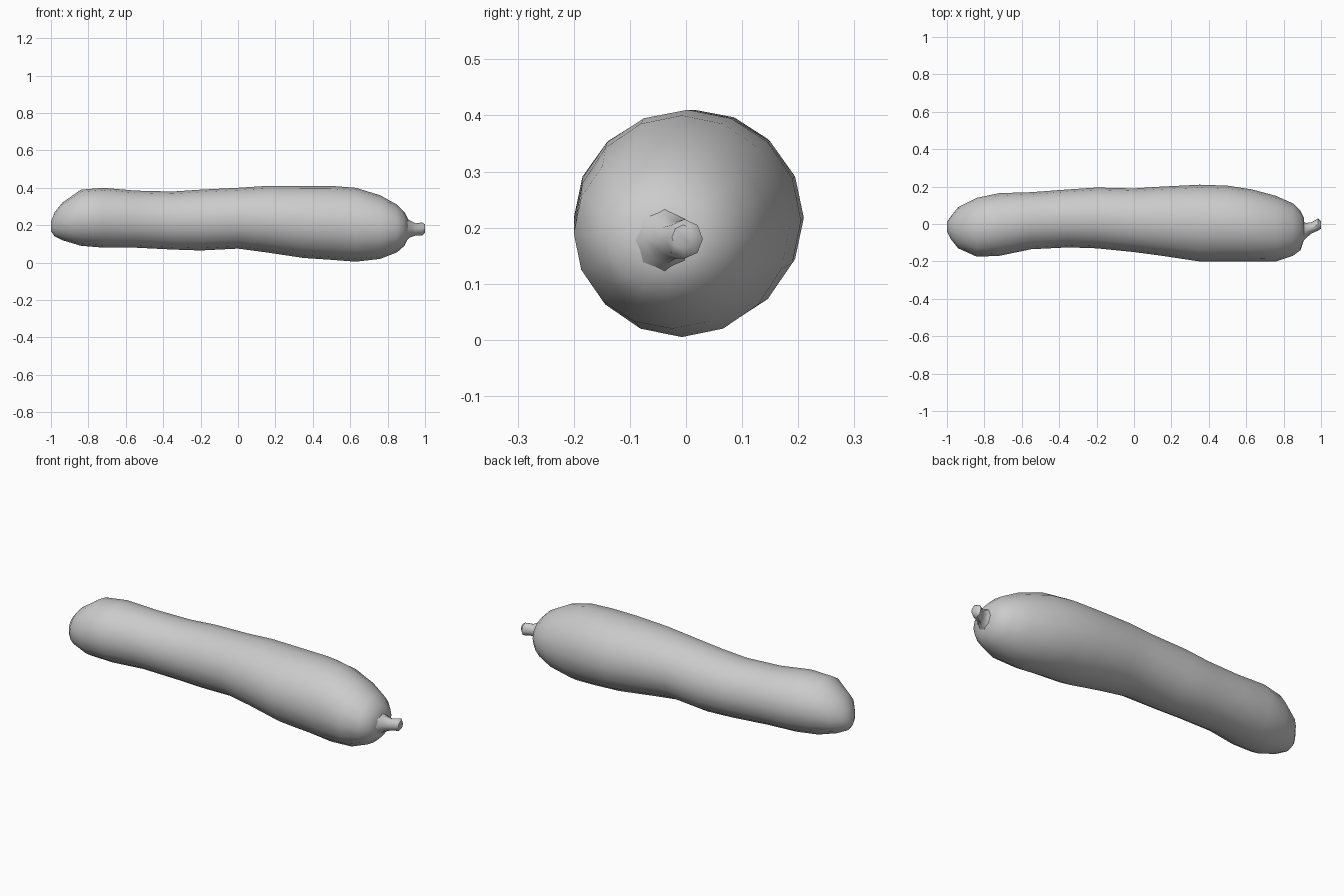
import bpy, bmesh, math

if "Cube" in bpy.data.objects:
    bpy.data.objects.remove(bpy.data.objects["Cube"], do_unlink=True)

# One plain grey skin for the whole vegetable
skin = bpy.data.materials.new("plain grey")
skin.use_nodes = True
grey = (0.6, 0.6, 0.6, 1)
skin.diffuse_color = grey
skin.node_tree.nodes["Principled BSDF"].inputs["Base Color"].default_value = grey


def loft(name, sections, sides):
    """Skin a row of oval sections, each (x, y low, y high, z low, z high)."""
    bm = bmesh.new()
    rings = []
    for x, y_low, y_high, z_low, z_high in sections:
        ring = []
        for i in range(sides):
            angle = math.tau * i / sides
            y = (y_low + y_high) / 2 + math.cos(angle) * (y_high - y_low) / 2
            z = (z_low + z_high) / 2 + math.sin(angle) * (z_high - z_low) / 2
            ring.append(bm.verts.new((x, y, z)))
        rings.append(ring)
    for ring, following in zip(rings, rings[1:]):
        for i in range(sides):
            j = (i + 1) % sides
            bm.faces.new((ring[i], ring[j], following[j], following[i]))
    bm.faces.new(rings[0])
    bm.faces.new(rings[-1])
    bmesh.ops.recalc_face_normals(bm, faces=bm.faces)
    mesh = bpy.data.meshes.new(name)
    bm.to_mesh(mesh)
    bm.free()
    mesh.materials.append(skin)
    part = bpy.data.objects.new(name, mesh)
    bpy.context.collection.objects.link(part)
    bpy.ops.object.select_all(action="DESELECT")
    part.select_set(True)
    bpy.context.view_layer.objects.active = part
    bpy.ops.object.shade_smooth_by_angle(angle=math.radians(50))
    return part


# Gently bent body, narrow at the blossom end and full at the stem end
loft("body", [
    (-1, -.04, .01, .17, .22),
    (-.98, -.08, .04, .14, .27),
    (-.94, -.13, .09, .12, .32),
    (-.84, -.175, .14, .09, .39),
    (-.72, -.17, .165, .08, .4),
    (-.55, -.135, .17, .08, .385),
    (-.35, -.125, .185, .07, .38),
    (-.2, -.13, .195, .065, .39),
    (0, -.15, .19, .075, .4),
    (.15, -.17, .2, .055, .41),
    (.35, -.2, .21, .025, .41),
    (.5, -.2, .205, .015, .41),
    (.63, -.2, .185, .005, .4),
    (.76, -.2, .15, .02, .36),
    (.85, -.17, .11, .055, .31),
    (.89, -.14, .07, .09, .27),
    (.91, -.08, .03, .13, .23),
], 16)

# Short stem that pinches in and flares at its cut end
loft("stem", [
    (.88, -.12, .03, .1, .25),
    (.92, -.075, .005, .135, .225),
    (.95, -.05, .01, .145, .21),
    (.985, -.035, .03, .145, .215),
    (1, -.025, .015, .16, .205),
], 8)
